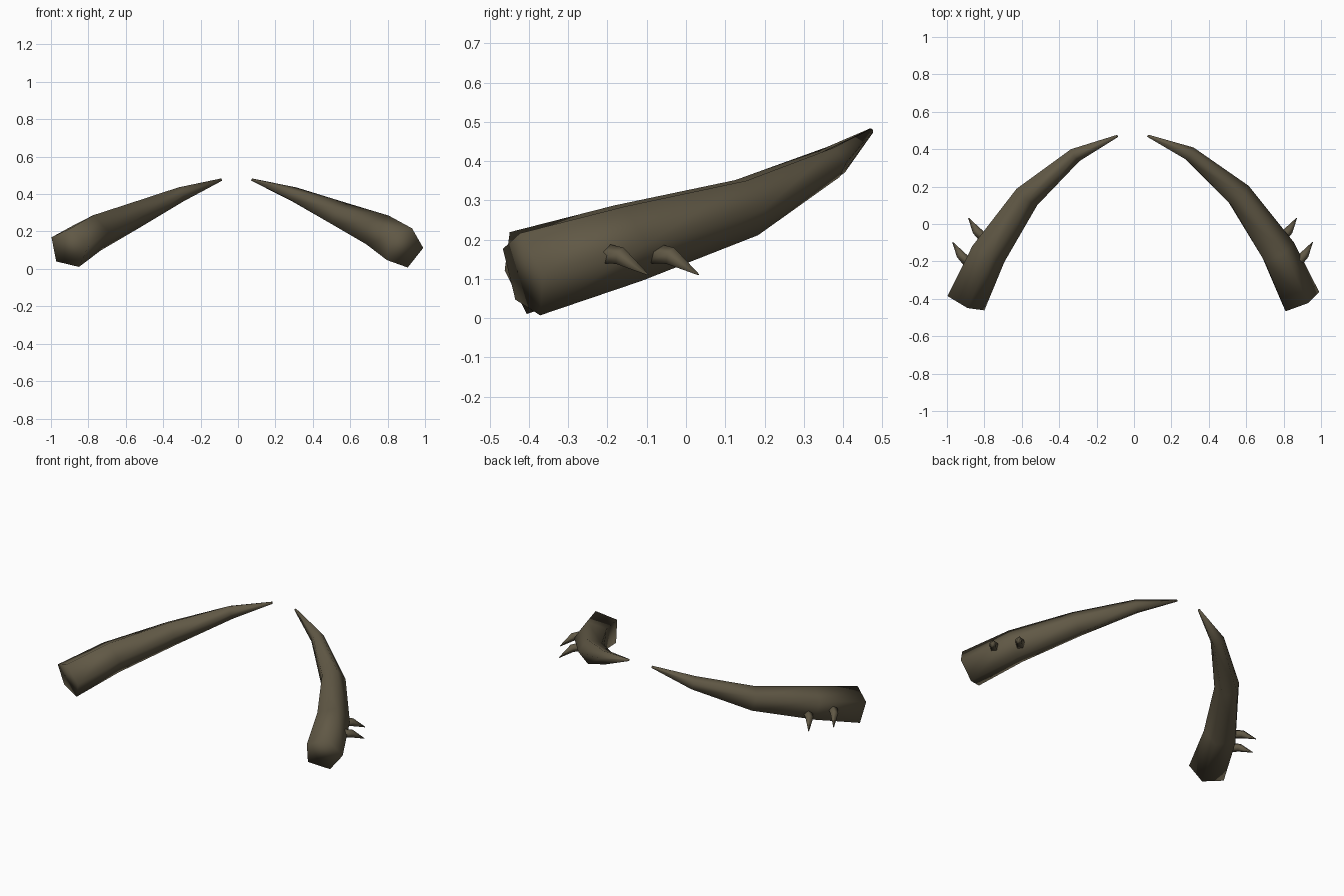
import bpy, bmesh, math
from mathutils import Vector

if "Cube" in bpy.data.objects:
    bpy.data.objects.remove(bpy.data.objects["Cube"])

horn_mat = bpy.data.materials.new("dark horn")
horn_mat.diffuse_color = (0.118, 0.098, 0.060, 1)
horn_mat.use_nodes = True
horn_mat.node_tree.nodes["Principled BSDF"].inputs["Base Color"].default_value = horn_mat.diffuse_color


def sweep(bm, path, sides, start):
    """Closed tapered tube along (x, y, z, radius) points."""
    pts = [Vector(p[:3]) for p in path]
    rings = []
    for i, p in enumerate(pts):
        d = Vector((0, 0, 0))
        if i > 0:
            d += (p - pts[i - 1]).normalized()
        if i < len(pts) - 1:
            d += (pts[i + 1] - p).normalized()
        d.normalize()
        right = d.cross(Vector((0, 0, 1))).normalized()
        up = right.cross(d)
        ring = []
        for k in range(sides):
            a = math.radians(start) + 2 * math.pi * k / sides
            ring.append(bm.verts.new(p + (right * math.cos(a) + up * math.sin(a)) * path[i][3]))
        rings.append(ring)
    for a, b in zip(rings, rings[1:]):
        for k in range(sides):
            n = (k + 1) % sides
            bm.faces.new((a[k], a[n], b[n], b[k]))
    bm.faces.new(rings[0])
    bm.faces.new(rings[-1])


def make(name, path, sides, start=0):
    bm = bmesh.new()
    sweep(bm, path, sides, start)
    bmesh.ops.recalc_face_normals(bm, faces=bm.faces)
    for f in bm.faces:
        f.smooth = True
    me = bpy.data.meshes.new(name)
    bm.to_mesh(me)
    bm.free()
    me.materials.append(horn_mat)
    ob = bpy.data.objects.new(name, me)
    bpy.context.collection.objects.link(ob)


# horn centre line with radius, and the two thorns on its outer side
horn = [(0.887, -0.412, 0.112, 0.114), (0.766, -0.15, 0.19, 0.103),
        (0.557, 0.153, 0.281, 0.076), (0.297, 0.373, 0.397, 0.042),
        (0.074, 0.471, 0.477, 0.007)]
thorns = [[(0.855, -0.225, 0.165, 0.03), (0.912, -0.165, 0.157, 0.024),
           (0.955, -0.097, 0.111, 0.002)],
          [(0.770, -0.095, 0.165, 0.03), (0.827, -0.036, 0.157, 0.024),
           (0.870, 0.032, 0.111, 0.002)]]

for side, s, shift, turn in (("right", 1, 0, 0), ("left", -1, -0.015, 5)):
    def place(path):
        return [(s * x + shift, y, z, r) for x, y, z, r in path]
    make(side + "_horn", place(horn), 5, turn)
    for i, t in enumerate(thorns):
        make(f"{side}_thorn_{i + 1}", place(t), 5, 90)
